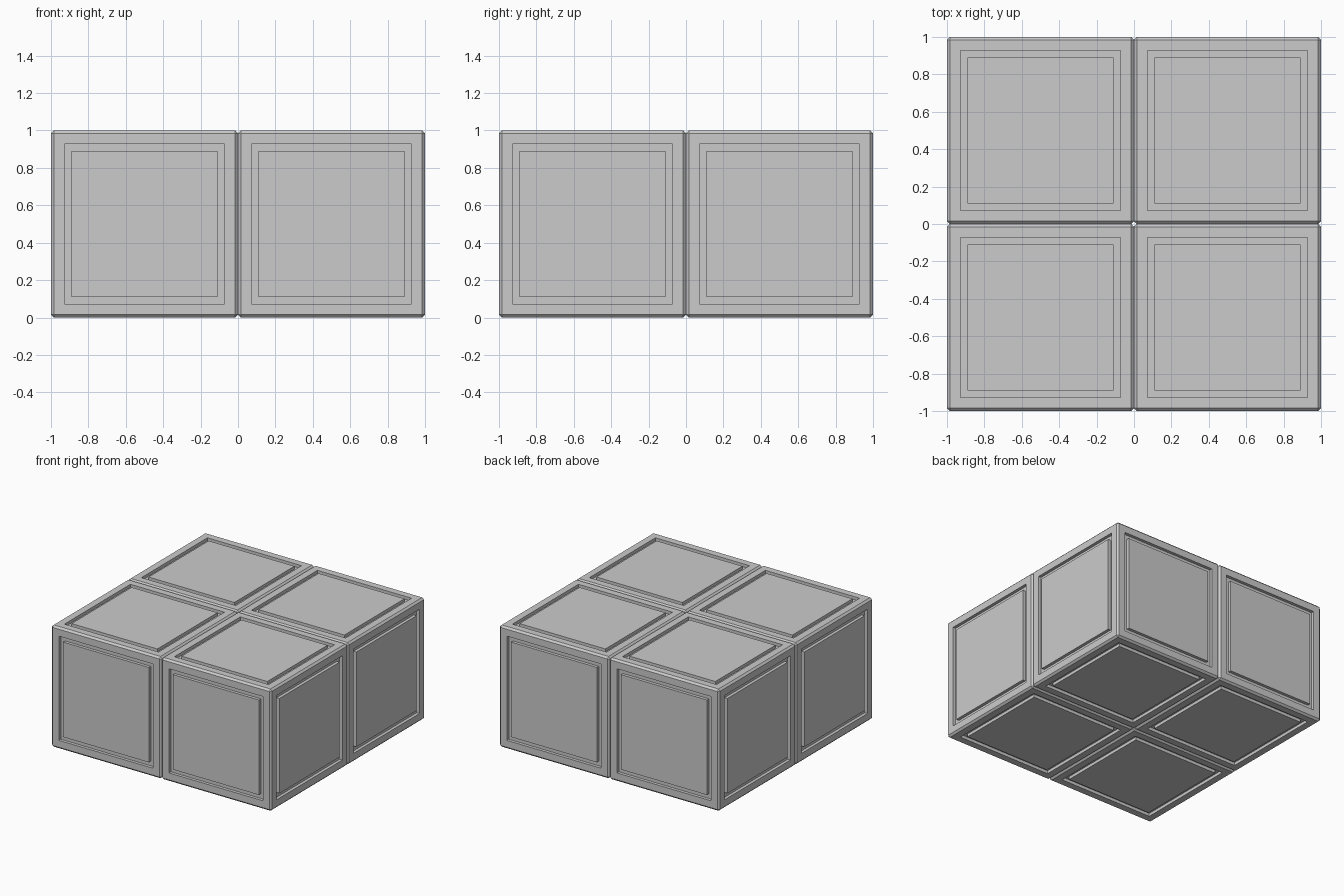
import bpy, bmesh

if "Cube" in bpy.data.objects:
    bpy.data.objects.remove(bpy.data.objects["Cube"])

CHAMFER = 0.015   # edge chamfer
FRAME = 0.072     # border width from cube edge to groove
GROOVE = 0.038    # groove width
DEPTH = 0.025     # groove depth


def panelled_block(name, x, y):
    bm = bmesh.new()
    bmesh.ops.create_cube(bm, size=1.0)
    # chamfered edges
    bmesh.ops.bevel(bm, geom=bm.edges[:], offset=CHAMFER, segments=1,
                    affect='EDGES', profile=0.5)
    bm.normal_update()
    sides = [f for f in bm.faces if f.calc_area() > 0.5]
    # square groove around a panel on every side: border, wall, floor, wall
    for thickness, depth in ((FRAME - CHAMFER, 0), (0, -DEPTH),
                             (GROOVE, 0), (0, DEPTH)):
        bmesh.ops.inset_individual(bm, faces=sides, thickness=thickness,
                                   depth=depth, use_even_offset=True)
        bm.normal_update()
    bmesh.ops.recalc_face_normals(bm, faces=bm.faces[:])
    mesh = bpy.data.meshes.new(name)
    bm.to_mesh(mesh)
    bm.free()
    obj = bpy.data.objects.new(name, mesh)
    obj.location = (x, y, 0.5)
    bpy.context.collection.objects.link(obj)


# two by two block floor section
for row, y in (("front", -0.5), ("back", 0.5)):
    for side, x in (("left", -0.5), ("right", 0.5)):
        panelled_block(f"{row}_{side}_block", x, y)
